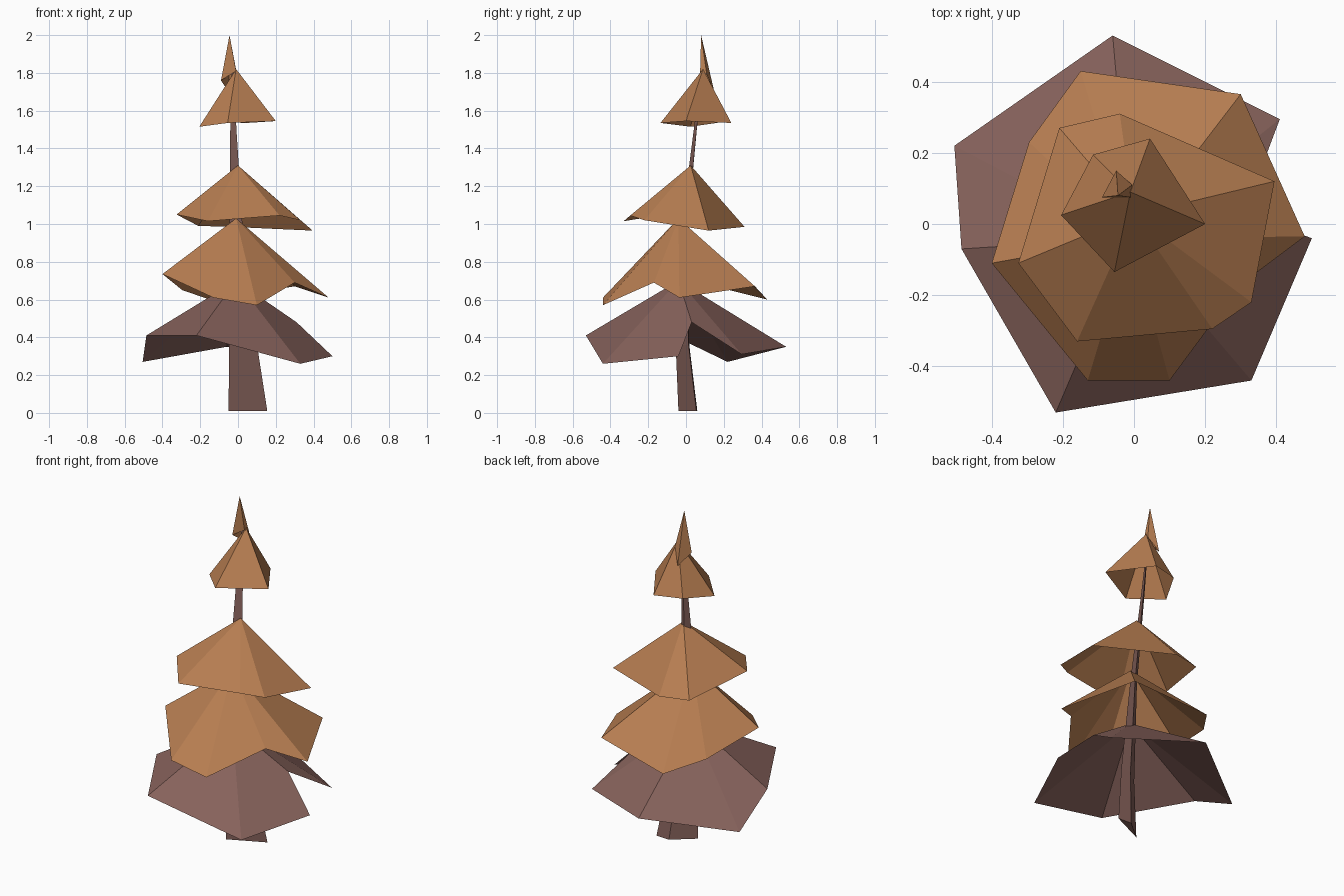
import bpy
import bmesh

if "Cube" in bpy.data.objects:
    bpy.data.objects.remove(bpy.data.objects["Cube"])


def material(name, rgb):
    m = bpy.data.materials.new(name)
    m.diffuse_color = (*rgb, 1)
    m.use_nodes = True
    m.node_tree.nodes["Principled BSDF"].inputs["Base Color"].default_value = m.diffuse_color
    return m


BROWN = material("dusky brown", (0.24, 0.122, 0.105))
ORANGE = material("autumn orange", (0.48, 0.21, 0.084))


def make(name, bm, mat):
    me = bpy.data.meshes.new(name)
    bmesh.ops.recalc_face_normals(bm, faces=bm.faces)
    bm.to_mesh(me)
    bm.free()
    me.materials.append(mat)
    ob = bpy.data.objects.new(name, me)
    bpy.context.collection.objects.link(ob)
    return ob


def canopy(name, apex, rim, mat):
    """Open faceted cone: one triangle from the apex to each rim edge."""
    bm = bmesh.new()
    tip = bm.verts.new(apex)
    ring = [bm.verts.new(p) for p in rim]
    for a, b in zip(ring, ring[1:] + ring[:1]):
        bm.faces.new((tip, a, b))
    bm.normal_update()
    return make(name, bm, mat)


def loft(name, rings, mat):
    """Skin a stack of rings with equal corner counts, capped at both ends."""
    bm = bmesh.new()
    loops = [[bm.verts.new(p) for p in r] for r in rings]
    n = len(loops[0])
    for lo, hi in zip(loops, loops[1:]):
        for i in range(n):
            j = (i + 1) % n
            bm.faces.new((lo[i], lo[j], hi[j], hi[i]))
    bm.faces.new(loops[0][::-1])
    bm.faces.new(loops[-1])
    return make(name, bm, mat)


# Leaning trunk: a thin tapering three-sided stem
BASE = [(-0.10, -0.055), (0.105, 0.04), (0.02, 0.045)]
STEM = [(0.05, 0.015, 0.01, 1.0), (0.025, -0.015, 0.36, 0.72),
        (-0.01, -0.01, 0.95, 0.35), (-0.025, 0.05, 1.5, 0.16),
        (-0.03, 0.09, 1.86, 0.03)]
loft("trunk", [[(cx + x * s, cy + y * s, z) for x, y in BASE]
               for cx, cy, z, s in STEM], BROWN)

# Skirt of brown foliage with a deep notch on the right
canopy("bottom_foliage", (-0.01, -0.04, 0.70), [
    (-0.22, -0.53, 0.41), (0.33, -0.44, 0.26), (0.50, -0.04, 0.30),
    (0.31, 0.03, 0.48), (0.41, 0.295, 0.31), (-0.06, 0.53, 0.35),
    (-0.505, 0.22, 0.27), (-0.485, -0.07, 0.41)], BROWN)

# Orange tiers
canopy("lower_foliage", (-0.01, -0.04, 1.03), [
    (-0.13, -0.44, 0.61), (0.10, -0.44, 0.57), (0.30, -0.17, 0.69),
    (0.48, -0.035, 0.61), (0.30, 0.365, 0.67), (-0.15, 0.43, 0.60),
    (-0.295, 0.23, 0.65), (-0.40, -0.11, 0.735)], ORANGE)

canopy("middle_foliage", (0.0, 0.025, 1.31), [
    (-0.16, -0.33, 1.015), (0.22, -0.295, 1.045), (0.33, -0.22, 1.02),
    (0.395, 0.12, 0.965), (-0.04, 0.31, 0.985), (-0.21, 0.27, 0.99),
    (-0.325, -0.11, 1.05)], ORANGE)

canopy("top_foliage", (-0.01, 0.09, 1.82), [
    (-0.055, -0.135, 1.535), (0.20, 0.0, 1.545), (0.045, 0.24, 1.535),
    (-0.115, 0.195, 1.54), (-0.205, 0.025, 1.515)], ORANGE)

# Pointed leader at the very top
canopy("top_spike", (-0.045, 0.08, 2.0), [
    (-0.09, 0.075, 1.76), (-0.01, 0.075, 1.81), (-0.005, 0.11, 1.79),
    (-0.05, 0.15, 1.70)], ORANGE)
